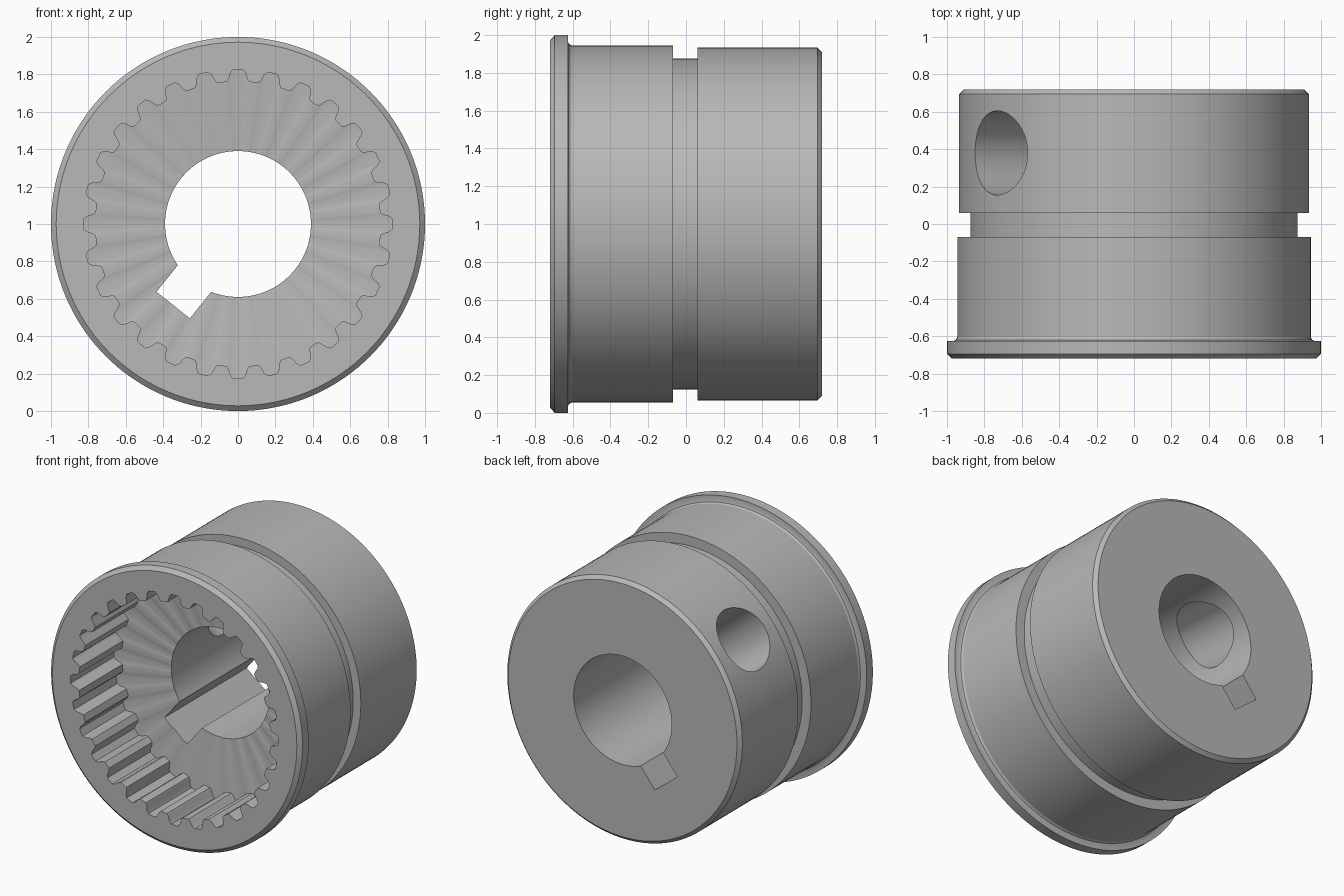
import bpy
import bmesh
from math import sin, cos, radians, pi

cube = bpy.data.objects.get("Cube")
if cube:
    bpy.data.objects.remove(cube, do_unlink=True)

steel = bpy.data.materials.new("machined_grey")
steel.use_nodes = True
grey = (0.48, 0.48, 0.48, 1)
steel.diffuse_color = grey
steel.node_tree.nodes["Principled BSDF"].inputs["Base Color"].default_value = grey

AXIS_Z = 1.0
SEGMENTS = 144
KEY_ANGLE = radians(231.4)
HOLE_ANGLE = KEY_ANGLE - pi / 2


def circle(r, n=SEGMENTS):
    return [(r * cos(2 * pi * i / n), r * sin(2 * pi * i / n)) for i in range(n)]


def loft(name, rings):
    """Closed solid through rings of (y, [(x, z), ...]) along the y axis."""
    bm = bmesh.new()
    loops = [[bm.verts.new((x, y, z)) for x, z in pts] for y, pts in rings]
    n = len(loops[0])
    for a, b in zip(loops, loops[1:]):
        for i in range(n):
            j = (i + 1) % n
            bm.faces.new((a[i], a[j], b[j], b[i]))
    bm.faces.new(loops[0])
    bm.faces.new(loops[-1])
    bmesh.ops.recalc_face_normals(bm, faces=bm.faces)
    mesh = bpy.data.meshes.new(name)
    bm.to_mesh(mesh)
    bm.free()
    mesh.materials.append(steel)
    obj = bpy.data.objects.new(name, mesh)
    obj.location.z = AXIS_Z
    bpy.context.collection.objects.link(obj)
    return obj


def cut(target, cutter):
    cutter.hide_render = True
    mod = target.modifiers.new("cut", 'BOOLEAN')
    mod.operation = 'DIFFERENCE'
    mod.solver = 'EXACT'
    mod.object = cutter
    bpy.context.view_layer.objects.active = target
    bpy.ops.object.modifier_apply(modifier=mod.name)
    bpy.data.objects.remove(cutter, do_unlink=True)


# Turned outside: chamfered flange, fillet, front body, groove, rear body
outline = [
    (-0.72, 0.972), (-0.695, 1.0), (-0.625, 1.0), (-0.625, 0.965),
    (-0.62, 0.953), (-0.605, 0.945), (-0.07, 0.945), (-0.07, 0.875),
    (0.06, 0.875), (0.06, 0.935), (0.695, 0.935), (0.72, 0.91),
]
sleeve = loft("splined_sleeve", [(y, circle(r)) for y, r in outline])

# Internal spline socket with a shallow conical floor
TEETH = 28
half_gap = [(1.8, 0.827), (2.8, 0.81), (3.8, 0.775), (4.6, 0.762)]
gap = [(-a, r) for a, r in reversed(half_gap)] + half_gap
spline = []
for k in range(TEETH):
    for a, r in gap:
        t = radians(a) + 2 * pi * k / TEETH
        spline.append((r * sin(t), r * cos(t)))
floor = [(x * 0.45, z * 0.45) for x, z in spline]
cut(sleeve, loft("spline_cutter", [(-0.9, spline), (-0.23, spline), (-0.2, floor)]))

# Through bore
cut(sleeve, loft("bore_cutter", [(-0.5, circle(0.39)), (0.9, circle(0.39))]))

# Keyway along the bore
kx, kz = cos(KEY_ANGLE), sin(KEY_ANGLE)
key = [(kx * d - kz * w, kz * d + kx * w)
       for d, w in ((0.2, -0.114), (0.555, -0.114), (0.555, 0.114), (0.2, 0.114))]
cut(sleeve, loft("keyway_cutter", [(-0.5, key), (0.9, key)]))

# Radial hole through one side wall
hole = loft("hole_cutter", [(0.1, circle(0.225, 64)), (1.2, circle(0.225, 64))])
hole.rotation_euler = (0, 0, 0)
hx, hz = cos(HOLE_ANGLE), sin(HOLE_ANGLE)
for v in hole.data.vertices:
    x, d, z = v.co
    v.co = (d * hx - z * hz, 0.38 + x, d * hz + z * hx)
bm = bmesh.new()
bm.from_mesh(hole.data)
bmesh.ops.recalc_face_normals(bm, faces=bm.faces)
bm.to_mesh(hole.data)
bm.free()
cut(sleeve, hole)

# Smooth shading with crisp machined edges
bpy.ops.object.select_all(action='DESELECT')
sleeve.select_set(True)
bpy.context.view_layer.objects.active = sleeve
bpy.ops.object.shade_smooth_by_angle(angle=radians(25))
